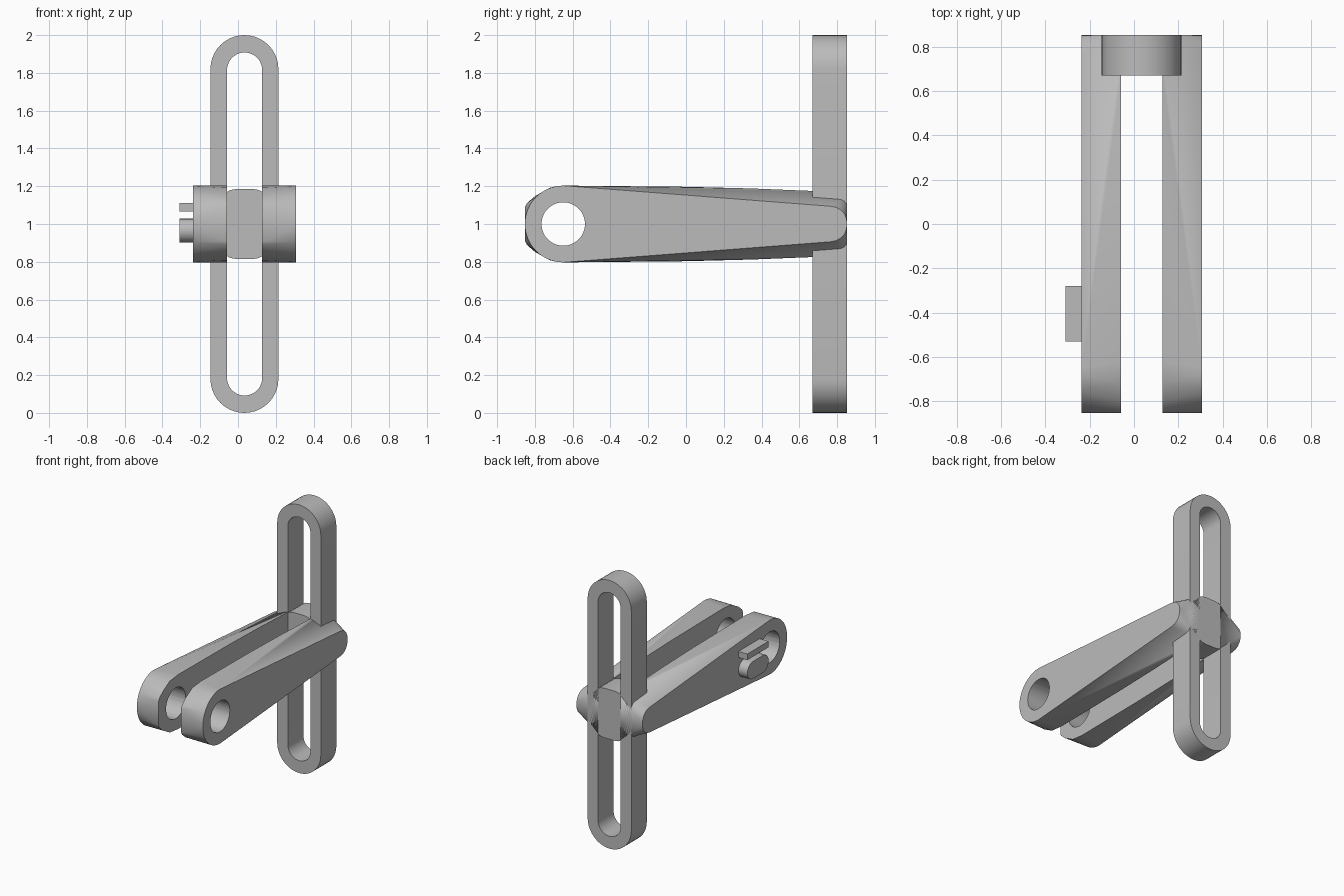
import bpy, bmesh, math

if "Cube" in bpy.data.objects:
    bpy.data.objects.remove(bpy.data.objects["Cube"])

grey = bpy.data.materials.new("plain grey")
grey.diffuse_color = (0.5, 0.5, 0.5, 1)
grey.use_nodes = True
grey.node_tree.nodes["Principled BSDF"].inputs["Base Color"].default_value = grey.diffuse_color
CX = 0.035                                  # symmetry plane of the bracket
BACK, FRAME_FRONT = 0.853, 0.67


def finish(name, bm, smooth=30):
    bmesh.ops.recalc_face_normals(bm, faces=bm.faces)
    me = bpy.data.meshes.new(name)
    bm.to_mesh(me)
    bm.free()
    me.materials.append(grey)
    ob = bpy.data.objects.new(name, me)
    bpy.context.collection.objects.link(ob)
    bpy.ops.object.select_all(action='DESELECT')
    ob.select_set(True)
    bpy.context.view_layer.objects.active = ob
    bpy.ops.object.shade_smooth_by_angle(angle=math.radians(smooth))
    return ob


def stadium(cx, lo, hi, r, n=20):
    """Rounded slot outline, upright, from lo to hi."""
    pts = []
    for c, start in ((hi - r, 0), (lo + r, math.pi)):
        for i in range(n + 1):
            a = start + math.pi * i / n
            pts.append((cx + r * math.cos(a), c + r * math.sin(a)))
    return pts


def prism(name, pts, place):
    """Extrude a 2D outline; place(u, v, k) gives the 3D point for side k."""
    bm = bmesh.new()
    rings = [[bm.verts.new(place(u, v, k)) for u, v in pts] for k in (0, 1)]
    for r in rings:
        bm.faces.new(r)
    n = len(pts)
    for i in range(n):
        j = (i + 1) % n
        bm.faces.new((rings[0][i], rings[0][j], rings[1][j], rings[1][i]))
    return finish(name, bm)


# upright slotted frame
bm = bmesh.new()
outlines = (stadium(0.034, 0, 2, 0.18), stadium(CX, 0.092, 1.908, 0.093))
rings = [[bm.verts.new((x, y, z)) for x, z in o]
         for o, y in ((outlines[0], FRAME_FRONT), (outlines[0], BACK),
                      (outlines[1], BACK), (outlines[1], FRAME_FRONT))]
n = len(rings[0])
for k in range(4):
    a, b = rings[k], rings[(k + 1) % 4]
    for i in range(n):
        j = (i + 1) % n
        bm.faces.new((a[i], a[j], b[j], b[i]))
finish("slotted_frame", bm)

# arm outlines (y, half height): tall on the inner side, tapered on the outer
R, PY = 0.203, -0.65
arc = [(PY - R * math.cos(a), R * math.sin(a))
       for a in (math.pi / 2 * i / 16 for i in range(17))]
inner = [(-0.853, 0.09), (-0.843, 0.11), (-0.80, 0.147), (-0.72, 0.192),
         (-0.62, 0.203), (0.0, 0.197), (0.35, 0.188), (0.67, 0.175),
         (BACK, 0.165)]
outer = arc + [(0.765, 0.094), (0.795, 0.088), (0.82, 0.074),
               (0.84, 0.052), (0.85, 0.026), (BACK, 0)]

for side, label in ((1, "right"), (-1, "left")):
    bm = bmesh.new()
    for prof, off in ((inner, 0.093), (outer, 0.272)):
        for y, h in prof:
            for s in (1, -1):
                bm.verts.new((CX + side * off, y, 1 + s * h))
    bmesh.ops.remove_doubles(bm, verts=bm.verts, dist=1e-4)
    bmesh.ops.convex_hull(bm, input=bm.verts)
    bmesh.ops.dissolve_limit(bm, angle_limit=0.01, verts=bm.verts, edges=bm.edges)
    arm = finish(label + "_arm", bm)

    # pivot hole through the arm
    bpy.ops.mesh.primitive_cylinder_add(
        vertices=48, radius=0.115, depth=0.5,
        location=(CX + side * 0.18, PY, 1), rotation=(0, math.pi / 2, 0))
    cutter = bpy.context.object
    cutter.name = label + "_hole_cutter"
    cutter.hide_render = True
    mod = arm.modifiers.new("pivot_hole", 'BOOLEAN')
    mod.operation, mod.solver, mod.object = 'DIFFERENCE', 'EXACT', cutter
    bpy.ops.object.select_all(action='DESELECT')
    arm.select_set(True)
    bpy.context.view_layer.objects.active = arm
    bpy.ops.object.modifier_apply(modifier=mod.name)
    bpy.data.objects.remove(cutter)
    bpy.ops.object.shade_smooth_by_angle(angle=math.radians(30))

# bridge joining both arms inside the frame
top = [(0.093, 0.170), (0.075, 0.180), (0.045, 0.185),
       (-0.045, 0.185), (-0.075, 0.180), (-0.093, 0.170)]
bridge = top + [(-x, -h) for x, h in top]
prism("bridge", bridge,
      lambda u, v, k: (CX + u, (FRAME_FRONT, BACK)[k], 1 + v))

# two small plain lugs on the outside of the left arm
oval = stadium(0.965, -0.53, -0.28, 0.064, 10)
bar = [(1.065, -0.53), (1.11, -0.53), (1.11, -0.28), (1.065, -0.28)]
for name, pts in (("oval_lug", oval), ("bar_lug", bar)):
    prism(name, pts, lambda u, v, k: ((-0.31, -0.235)[k], v, u))
